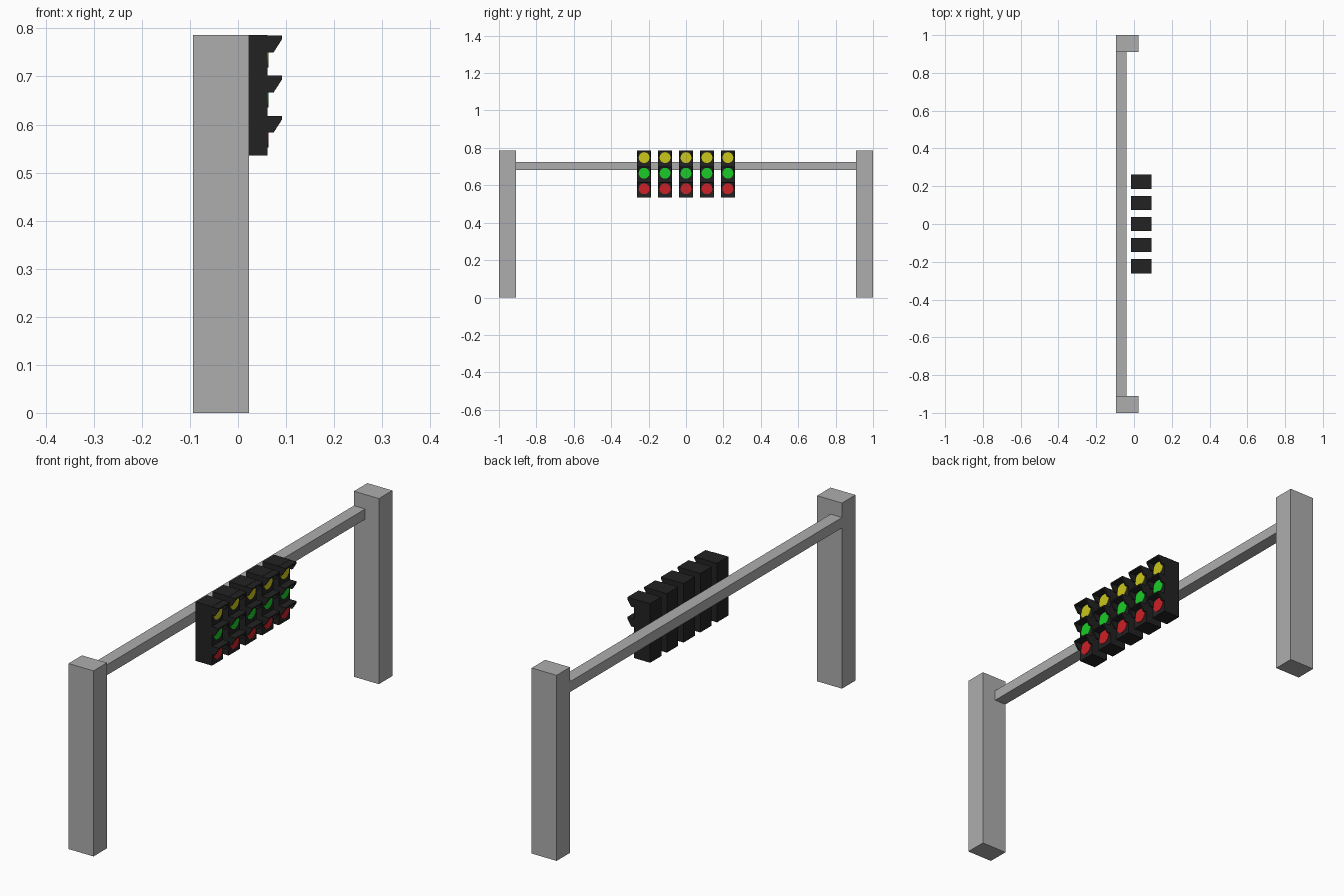
import bpy, bmesh, math
from mathutils import Matrix

if "Cube" in bpy.data.objects:
    bpy.data.objects.remove(bpy.data.objects["Cube"])


def material(name, rgb):
    m = bpy.data.materials.new(name)
    m.diffuse_color = (*rgb, 1)
    m.use_nodes = True
    m.node_tree.nodes["Principled BSDF"].inputs["Base Color"].default_value = m.diffuse_color
    return m


GREY = material("concrete grey", (0.42, 0.42, 0.42))
BLACK = material("housing black", (0.016, 0.016, 0.016))
YELLOW = material("lamp yellow", (0.60, 0.57, 0.01))
GREEN = material("lamp green", (0.01, 0.60, 0.02))
RED = material("lamp red", (0.60, 0.015, 0.02))


def finish(name, bm, mat):
    bmesh.ops.recalc_face_normals(bm, faces=bm.faces)
    me = bpy.data.meshes.new(name)
    bm.to_mesh(me)
    bm.free()
    me.materials.append(mat)
    ob = bpy.data.objects.new(name, me)
    bpy.context.collection.objects.link(ob)
    return ob


def box(name, x, y, z, mat):
    bm = bmesh.new()
    size = [b - a for a, b in (x, y, z)]
    mid = [(a + b) / 2 for a, b in (x, y, z)]
    bmesh.ops.create_cube(bm, size=1, matrix=Matrix.Translation(mid) @ Matrix.Diagonal((*size, 1)))
    return finish(name, bm, mat)


def side_plate(name, profile, y0, y1, mat):
    # xz profile extruded along y
    bm = bmesh.new()
    f = bm.faces.new([bm.verts.new((x, y0, z)) for x, z in profile])
    r = bmesh.ops.extrude_face_region(bm, geom=[f])
    bmesh.ops.translate(bm, vec=(0, y1 - y0, 0),
                        verts=[v for v in r["geom"] if isinstance(v, bmesh.types.BMVert)])
    return finish(name, bm, mat)


def lamp(name, x, y, z, mat):
    bm = bmesh.new()
    rot = Matrix.Rotation(math.pi / 2, 4, 'Y')
    bmesh.ops.create_cone(bm, cap_ends=True, segments=24, radius1=0.029, radius2=0.029,
                          depth=0.006, matrix=Matrix.Translation((x, y, z)) @ rot)
    return finish(name, bm, mat)


# gantry: two posts and a beam
for s in (-1, 1):
    box("post", (-0.094, 0.023), sorted((s * 0.91, s)), (0, 0.786), GREY)
box("beam", (-0.094, -0.041), (-0.915, 0.915), (0.681, 0.725), GREY)

# five signal heads, each with three hooded lamps
W = 0.0375
for i in range(-2, 3):
    y = i * 0.112
    box("signal_housing", (-0.015, 0.061), (y - W, y + W), (0.536, 0.786), BLACK)
    for k, mat in enumerate((YELLOW, GREEN, RED)):
        top = 0.785 - k * 0.0835
        lamp("lamp", 0.060, y, top - 0.037, mat)
        box("hood_top", (0.06, 0.092), (y - W, y + W), (top - 0.006, top), BLACK)
        profile = [(0.06, top), (0.092, top), (0.092, top - 0.007),
                   (0.074, top - 0.035), (0.06, top - 0.035)]
        for s in (-1, 1):
            side_plate("hood_side", profile, y + s * W, y + s * (W - 0.007), BLACK)
